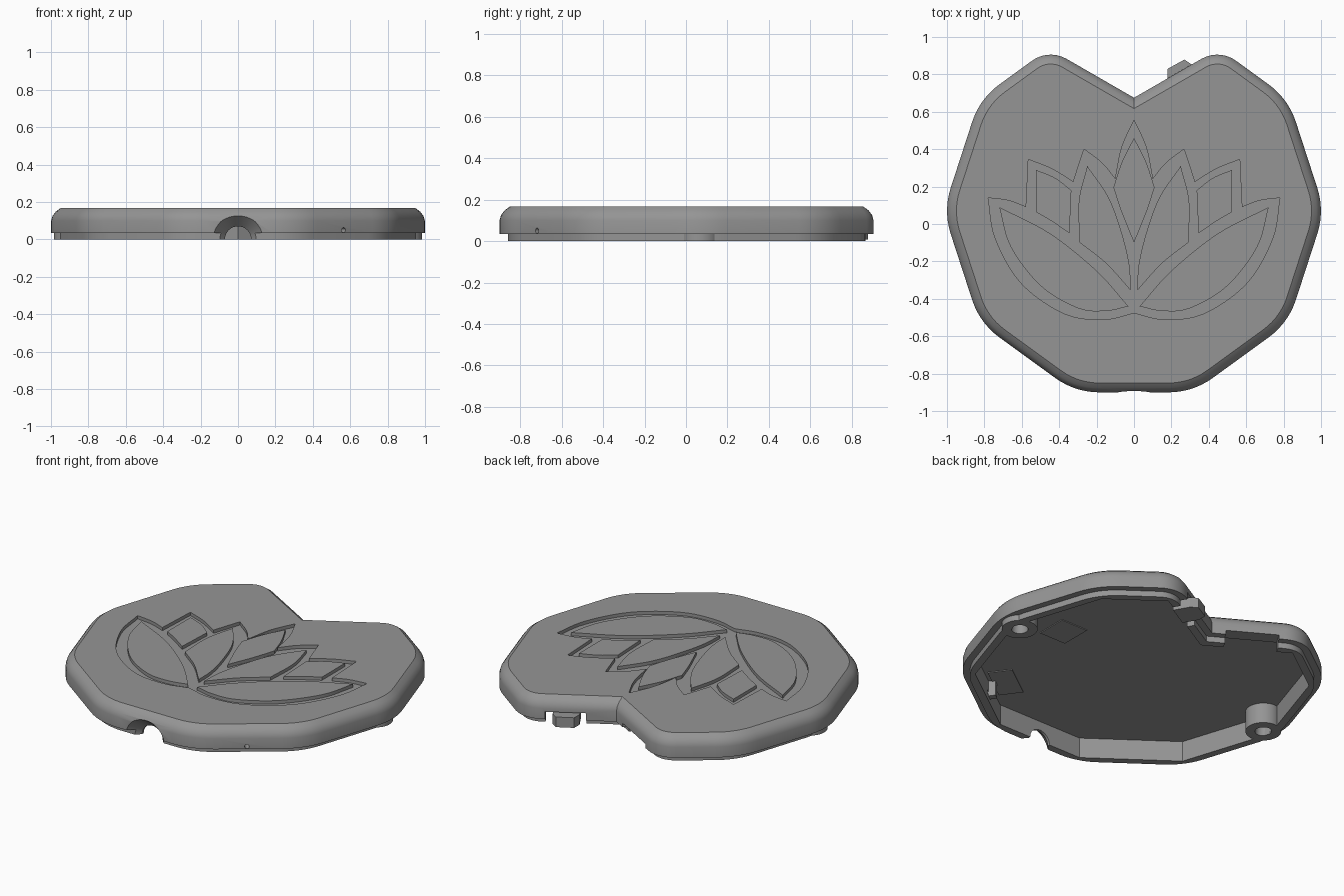
import bpy, bmesh, math
from mathutils import Vector, Matrix

if "Cube" in bpy.data.objects:
    bpy.data.objects.remove(bpy.data.objects["Cube"])

grey = bpy.data.materials.new("matte_grey")
grey.diffuse_color = (0.3, 0.3, 0.3, 1)
grey.use_nodes = True
grey.node_tree.nodes["Principled BSDF"].inputs["Base Color"].default_value = grey.diffuse_color


def make(name, bm, matrix=None):
    bmesh.ops.recalc_face_normals(bm, faces=bm.faces[:])
    if matrix:
        bm.transform(matrix)
    me = bpy.data.meshes.new(name)
    bm.to_mesh(me)
    bm.free()
    ob = bpy.data.objects.new(name, me)
    bpy.context.collection.objects.link(ob)
    me.materials.append(grey)
    return ob


def prism(name, loops, z0, z1, matrix=None):
    """Extrude a flat outline; further loops become holes."""
    bm = bmesh.new()
    edges = []
    for loop in loops:
        vs = [bm.verts.new((p[0], p[1], z0)) for p in loop]
        edges += [bm.edges.new((vs[i - 1], vs[i])) for i in range(len(vs))]
    bmesh.ops.triangle_fill(bm, use_beauty=True, edges=edges, normal=(0, 0, 1))
    ext = bmesh.ops.extrude_face_region(bm, geom=bm.faces[:])["geom"]
    top = [v for v in ext if isinstance(v, bmesh.types.BMVert)]
    bmesh.ops.translate(bm, verts=top, vec=(0, 0, z1 - z0))
    return make(name, bm, matrix)


def cone(name, r1, r2, depth, loc, axis, seg=48):
    bm = bmesh.new()
    bmesh.ops.create_cone(bm, cap_ends=True, segments=seg, radius1=r1, radius2=r2, depth=depth)
    rot = Vector(axis).to_track_quat("Z", "Y").to_matrix().to_4x4()
    return make(name, bm, Matrix.Translation(loc) @ rot)


def rect(x0, x1, y0, y1):
    return [(x0, y0), (x1, y0), (x1, y1), (x0, y1)]


def cut(ob, cutter):
    mod = ob.modifiers.new("cut", "BOOLEAN")
    mod.operation, mod.solver, mod.object = "DIFFERENCE", "EXACT", cutter
    bpy.context.view_layer.objects.active = ob
    bpy.ops.object.modifier_apply(modifier=mod.name)
    bpy.data.objects.remove(cutter)


def smooth(ob):
    bpy.ops.object.select_all(action="DESELECT")
    ob.select_set(True)
    bpy.context.view_layer.objects.active = ob
    bpy.ops.object.shade_smooth_by_angle(angle=math.radians(30))


# Outline: a decagon with a V notch at the back
def deca(a):
    a = math.radians(a)
    return Vector((1.02 * math.cos(a), 0.07 + 1.02 * math.sin(a)))


CORNERS = ([(deca(a), 0.4) for a in (-72, -36, 0, 36)]
           + [(Vector((0.456, 0.938)), 0.17), (Vector((0, 0.675)), 0), (Vector((-0.456, 0.938)), 0.17)]
           + [(deca(a), 0.4) for a in (144, 180, 216, 252)])


def inset(d):
    pts = [c[0] for c in CORNERS]
    out = []
    for i, p in enumerate(pts):
        e0 = (p - pts[i - 1]).normalized()
        e1 = (pts[(i + 1) % len(pts)] - p).normalized()
        n0, n1 = Vector((-e0.y, e0.x)), Vector((-e1.y, e1.x))
        out.append(p + (n0 + n1) * (d / (1 + n0.dot(n1))))
    return out


def outline(d, seg=7):
    pts, out = inset(d), []
    for i, p in enumerate(pts):
        r = CORNERS[i][1] - d
        if r <= 0:
            out.append(p)
            continue
        e0 = (p - pts[i - 1]).normalized()
        e1 = (pts[(i + 1) % len(pts)] - p).normalized()
        turn = math.acos(e0.dot(e1))
        n0 = Vector((-e0.y, e0.x))
        c = p - e0 * (r * math.tan(turn / 2)) + n0 * r
        for k in range(seg + 1):
            a = turn * k / seg
            out.append(c - n0 * (r * math.cos(a)) + e0 * (r * math.sin(a)))
    return out


# Cover shell: lip, wall and rounded shoulder
bm = bmesh.new()
rings = []
for d, z in ((0.04, 0), (0.04, 0.035), (0, 0.035), (0, 0.1), (0.007, 0.125), (0.024, 0.148), (0.05, 0.167)):
    rings.append([bm.verts.new((p.x, p.y, z)) for p in outline(d)])
for a, b in zip(rings, rings[1:]):
    for i in range(len(a)):
        bm.faces.new((a[i - 1], a[i], b[i], b[i - 1]))
bm.faces.new(rings[0][::-1])
bm.faces.new(rings[-1])
cover = make("cover_shell", bm)
cut(cover, prism("cavity", [inset(0.085)], -0.1, 0.125))


# Lotus relief: a sunken band around raised petals
def curve(*pts, n=6):
    """Smooth line through the points, without its last point."""
    p = [Vector(q) for q in pts]
    p = [2 * p[0] - p[1]] + p + [2 * p[-1] - p[-2]]
    out = []
    for i in range(1, len(p) - 2):
        a, b, c, d = p[i - 1:i + 3]
        for k in range(n):
            t = k / n
            out.append(0.5 * (2 * b + (c - a) * t + (2 * a - 5 * b + 4 * c - d) * t * t
                              + (3 * b - a - 3 * c + d) * t ** 3))
    return out


def mirror(pts):
    return [Vector((-p[0], p[1])) for p in pts]


half = (curve((0, 0.555), (-0.065, 0.41), (-0.1, 0.24))[:-1]
        + [Vector((-0.1, 0.24))] + curve((-0.1, 0.24), (-0.17, 0.325), (-0.267, 0.4))[1:]
        + [Vector((-0.267, 0.4))] + curve((-0.325, 0.225), (-0.44, 0.295), (-0.565, 0.345))
        + [Vector((-0.565, 0.345))] + curve((-0.577, 0.09), (-0.67, 0.125), (-0.78, 0.14))
        + curve((-0.78, 0.14), (-0.74, -0.08), (-0.6, -0.32), (-0.37, -0.48), (-0.16, -0.51), (0, -0.475))
        + [Vector((0, -0.475))])
band = half + mirror(half[1:-1])[::-1]
low_petal = (curve((-0.72, 0.09), (-0.66, -0.12), (-0.5, -0.33), (-0.3, -0.45), (-0.15, -0.465), (-0.03, -0.44))
             + curve((-0.03, -0.44), (-0.2, -0.25), (-0.45, -0.05), (-0.72, 0.09)))
side_petal = (curve((-0.525, 0.29), (-0.525, 0.065)) + curve((-0.525, 0.065), (-0.44, 0.015), (-0.345, -0.05))
              + curve((-0.345, -0.05), (-0.335, 0.18)) + curve((-0.335, 0.18), (-0.42, 0.245), (-0.525, 0.29)))
mid_petal = (curve((-0.25, 0.31), (-0.295, 0.12), (-0.29, -0.1))
             + curve((-0.29, -0.1), (-0.15, -0.21), (-0.018, -0.355))
             + curve((-0.018, -0.355), (-0.025, -0.22), (-0.065, -0.05), (-0.135, 0.14), (-0.25, 0.31)))
tip = curve((0, 0.46), (-0.065, 0.33), (-0.11, 0.195)) + curve((-0.11, 0.195), (-0.065, 0.06), (0, -0.1))
tip.append(Vector((0, -0.1)))
tip += mirror(tip[1:-1])[::-1]
petals = [low_petal, side_petal, mid_petal]
cut(cover, prism("lotus_groove", [band, tip] + petals + [mirror(p) for p in petals], 0.147, 0.2))

# Cable opening with flared mouth, and pin hole
cut(cover, cone("cable_flare", 0.07, 0.15, 0.09, (0, -0.875, 0), (0, -1, 0)))
cut(cover, cone("cable_hole", 0.07, 0.07, 0.3, (0, -0.8, 0), (0, -1, 0)))
cut(cover, cone("pin_hole", 0.013, 0.013, 0.3, (0.565, -0.72, 0.05), (0.588, -0.809, 0), 16))

# Openings in the notch walls (local x along the wall, local y outward)
right_wall = Matrix.Translation((0, 0.675, 0)) @ Matrix.Rotation(math.radians(30), 4, "Z")
left_wall = Matrix.Translation((0, 0.675, 0)) @ Matrix.Rotation(math.radians(-30), 4, "Z")
cut(cover, prism("clip_opening", [rect(0.17, 0.4, -0.1, 0.05)], -0.05, 0.08, right_wall))
cut(cover, prism("lip_gap", [rect(-0.38, -0.08, -0.1, 0.05)], -0.05, 0.06, left_wall))
smooth(cover)

# Latch block poking through the right notch wall
prism("latch", [[(0.206, -0.1), (0.356, -0.1), (0.356, 0), (0.335, 0.042), (0.233, 0.044), (0.206, 0)]],
      0.008, 0.07, right_wall)
prism("latch_stem", [rect(0.25, 0.32, -0.1, -0.05)], 0.03, 0.13, right_wall)

# Screw bosses at both sides
for side, sx in (("left", -1), ("right", 1)):
    bm = bmesh.new()
    prof = [(0.0, 0.1), (0.04, 0.1), (0.047, 0), (0.1, 0), (0.1, 0.13)]
    vs = [bm.verts.new((x, 0, z)) for x, z in prof]
    es = [bm.edges.new(e) for e in zip(vs, vs[1:])]
    bmesh.ops.spin(bm, geom=vs + es, axis=(0, 0, 1), cent=(0, 0, 0), angle=2 * math.pi, steps=40)
    bmesh.ops.remove_doubles(bm, verts=bm.verts[:], dist=1e-5)
    bmesh.ops.recalc_face_normals(bm, faces=bm.faces[:])
    boss = make("screw_boss_" + side, bm, Matrix.Translation((sx * 0.885, 0.065, 0)))
    smooth(boss)

# Pads on the ceiling and the small post beside the pin hole
prism("side_pad", [rect(-0.09, 0.09, -0.095, 0.095)], 0.12, 0.13, Matrix.Translation((0.546, 0.04, 0)))
slant = Matrix.Rotation(math.radians(36), 4, "Z")
prism("front_pad", [rect(-0.128, 0.128, -0.07, 0.07)], 0.12, 0.13,
      Matrix.Translation((0.43, -0.6, 0)) @ slant)
prism("pin_post", [rect(-0.02, 0.02, -0.02, 0.02)], 0.03, 0.13, Matrix.Translation((0.48, -0.65, 0)) @ slant)
